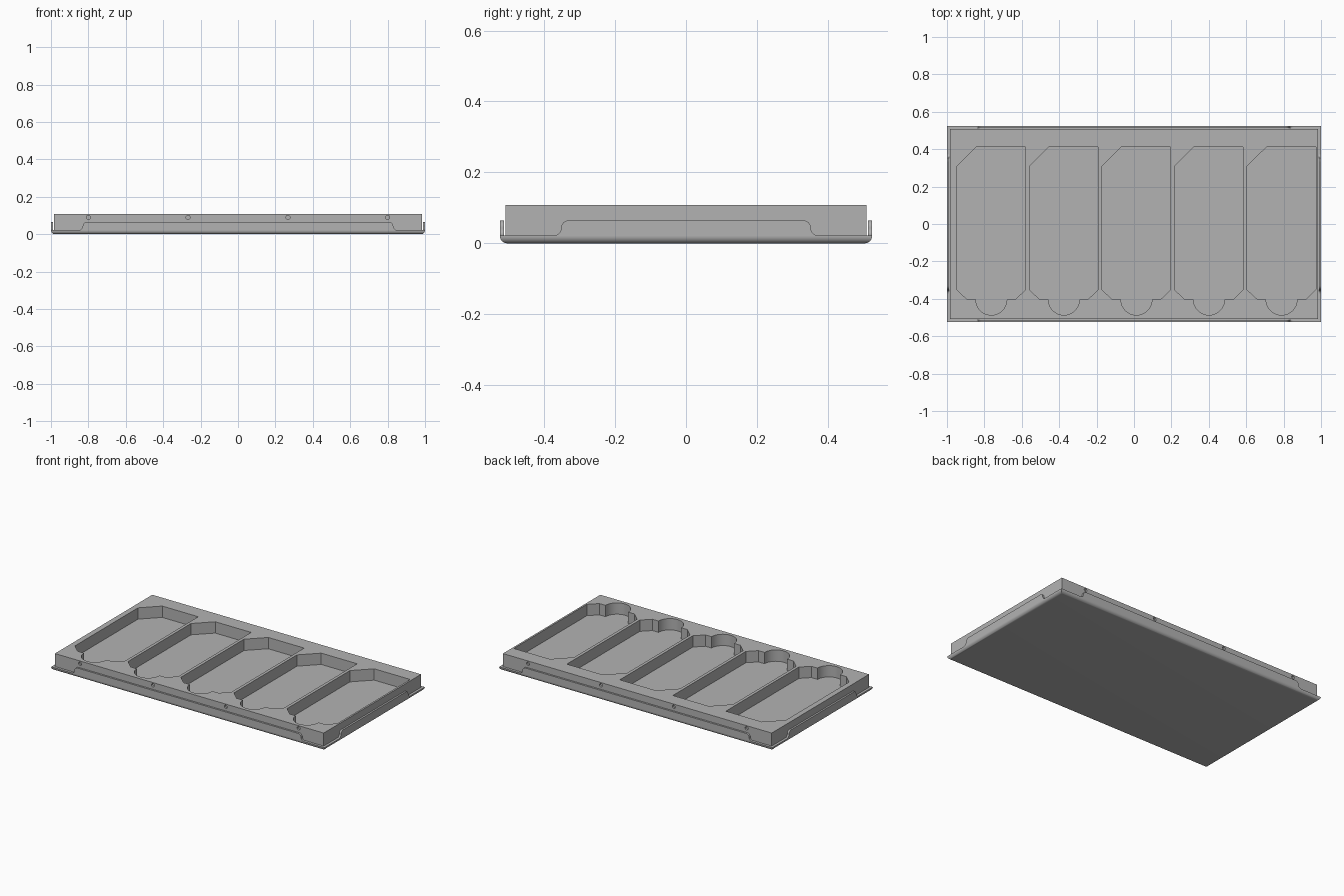
import bpy
import bmesh
from math import cos, sin, pi
from mathutils import Matrix, Vector

if "Cube" in bpy.data.objects:
    bpy.data.objects.remove(bpy.data.objects["Cube"])

GREY = (0.45, 0.45, 0.45, 1)
grey = bpy.data.materials.new("plain grey")
grey.use_nodes = True
grey.diffuse_color = GREY
grey.node_tree.nodes["Principled BSDF"].inputs["Base Color"].default_value = GREY


def finish(name, bm, smooth=True):
    bmesh.ops.recalc_face_normals(bm, faces=bm.faces[:])
    mesh = bpy.data.meshes.new(name)
    bm.to_mesh(mesh)
    bm.free()
    mesh.materials.append(grey)
    ob = bpy.data.objects.new(name, mesh)
    bpy.context.collection.objects.link(ob)
    if smooth:
        shade(ob)
    return ob


def select(ob):
    bpy.ops.object.select_all(action='DESELECT')
    ob.select_set(True)
    bpy.context.view_layer.objects.active = ob


def shade(ob):
    select(ob)
    bpy.ops.object.shade_smooth_by_angle(angle=0.6)


def prism(bm, outline, depth, matrix):
    """Extrude a 2D outline along local z, then place it with the matrix."""
    base = bm.faces.new([bm.verts.new(matrix @ Vector((x, y, 0))) for x, y in outline])
    ext = bmesh.ops.extrude_face_region(bm, geom=[base], use_keep_orig=True)
    move = matrix.to_3x3() @ Vector((0, 0, depth))
    for v in ext["geom"]:
        if isinstance(v, bmesh.types.BMVert):
            v.co += move


def box(bm, x, y, z0, z1):
    prism(bm, [(-x, -y), (x, -y), (x, y), (-x, y)], z1 - z0,
          Matrix.Translation((0, 0, z0)))


def arc(cx, cy, r, a0, a1, steps):
    return [(cx + r * cos(a0 + (a1 - a0) * i / steps),
             cy + r * sin(a0 + (a1 - a0) * i / steps)) for i in range(steps + 1)]


# Tray floor with rounded lower edges
RIM = 0.022
bm = bmesh.new()
box(bm, 1, 0.525, 0, RIM)
low = [e for e in bm.edges if all(v.co.z < 0.001 for v in e.verts)]
bmesh.ops.bevel(bm, geom=low, offset=0.021, segments=8, profile=0.5, affect='EDGES')
finish("tray_floor", bm)

# Upright flaps on the four sides, with curved shoulders
TOP = 0.065
R = (TOP - RIM) / 2


def flap(name, half, reach, angle):
    right = arc(half + R, RIM + R, R, -pi / 2, -pi, 8)
    right += arc(half - R, TOP - R, R, 0, pi / 2, 8)
    outline = right + [(-x, z) for x, z in reversed(right)]
    upright = Matrix.Rotation(pi / 2, 4, 'X')
    place = Matrix.Rotation(angle, 4, 'Z') @ Matrix.Translation((0, 0.012 - reach, 0))
    bm = bmesh.new()
    prism(bm, outline, 0.012, place @ upright)
    finish(name, bm)


flap("front_flap", 0.83, 0.525, 0)
flap("back_flap", 0.83, 0.525, pi)
flap("left_flap", 0.352, 1, pi / 2)
flap("right_flap", 0.352, 1, -pi / 2)

# Insert block
BX, BY, BZ = 0.984, 0.509, 0.108
bm = bmesh.new()
box(bm, BX, BY, 0.015, BZ)
block = finish("insert_block", bm, smooth=False)

# Cutter: five pockets with a finger notch, and small holes front and back
pocket = [(0, -0.351), (0.057, -0.404)]
pocket += arc(0.185, -0.404, 0.083, pi, 2 * pi, 20)
pocket += [(0.313, -0.404), (0.368, -0.351), (0.368, 0.412), (0.105, 0.412), (0, 0.308)]
bm = bmesh.new()
for i in range(5):
    prism(bm, pocket, 0.1, Matrix.Translation((-0.948 + 0.388 * i, 0, BZ - 0.075)))
hole = arc(0, 0, 0.011, 0, 2 * pi, 16)[:-1]
for x in (-0.8, -0.267, 0.267, 0.8):
    for y in (-BY + 0.012, BY + 0.012):
        prism(bm, hole, 0.024,
              Matrix.Translation((x, y, 0.09)) @ Matrix.Rotation(pi / 2, 4, 'X'))
cutter = finish("pocket_cutter", bm, smooth=False)
cutter.hide_render = True

cut = block.modifiers.new("pockets", 'BOOLEAN')
cut.operation = 'DIFFERENCE'
cut.solver = 'EXACT'
cut.object = cutter
select(block)
bpy.ops.object.modifier_apply(modifier=cut.name)
bpy.data.objects.remove(cutter)
shade(block)
